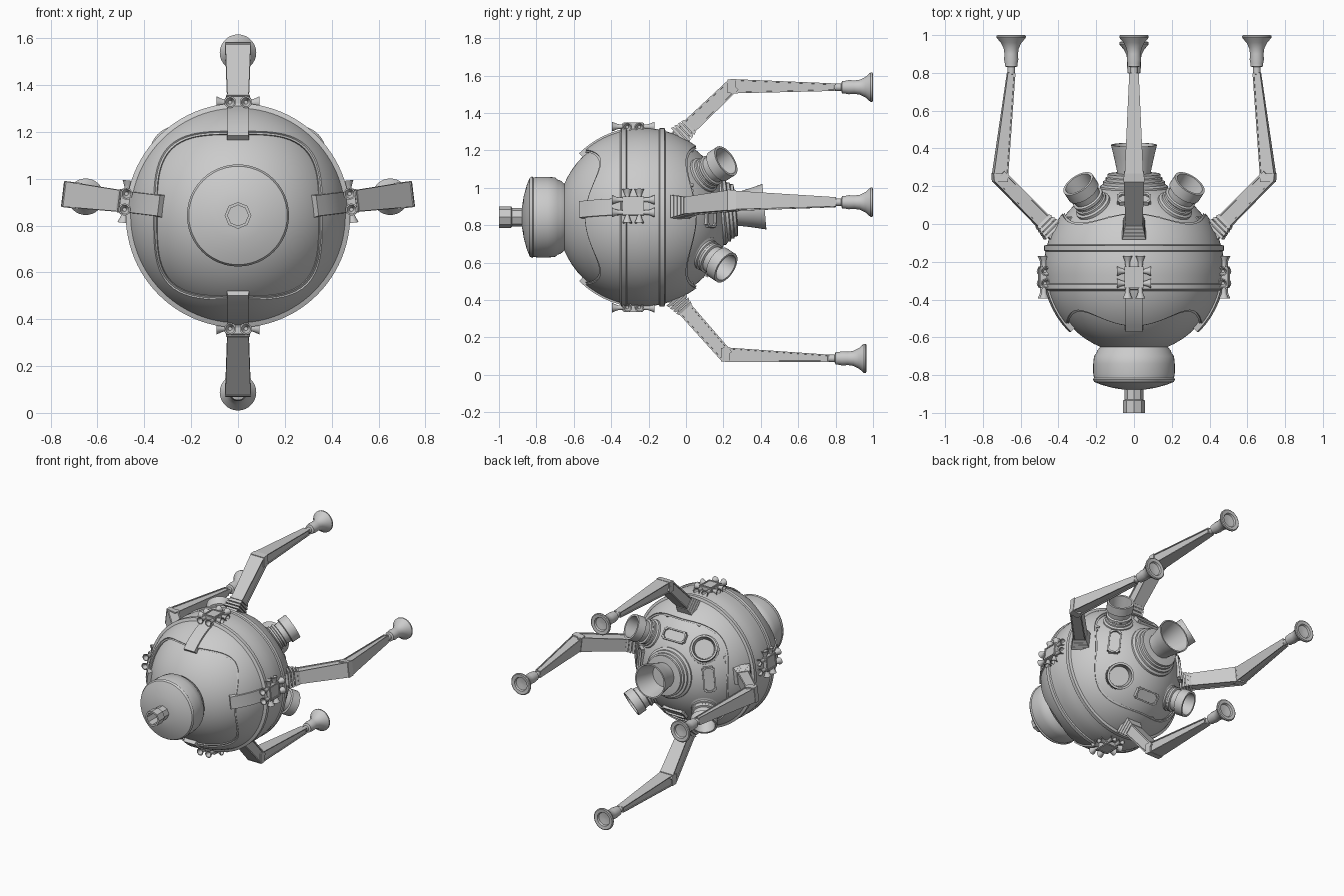
import bpy, bmesh
from math import sin, cos, pi, radians, asin, sqrt
from mathutils import Vector, Matrix

if "Cube" in bpy.data.objects:
    bpy.data.objects.remove(bpy.data.objects["Cube"])

C = Vector((0, -0.23, 0.843))          # body centre
ID = Matrix.Identity(4)


def finish(name, bm, mat=ID, angle=35):
    bm.transform(mat)
    bmesh.ops.recalc_face_normals(bm, faces=bm.faces)
    me = bpy.data.meshes.new(name)
    bm.to_mesh(me)
    bm.free()
    me.polygons.foreach_set("use_smooth", [True] * len(me.polygons))
    me.set_sharp_from_angle(angle=radians(angle))
    ob = bpy.data.objects.new(name, me)
    bpy.context.collection.objects.link(ob)
    return ob


def loft(bm, rings, caps=True):
    vs = [[bm.verts.new(p) for p in r] for r in rings]
    n = len(vs[0])
    for a, b in zip(vs, vs[1:]):
        for i in range(n):
            bm.faces.new((a[i], a[(i + 1) % n], b[(i + 1) % n], b[i]))
    if caps:
        bm.faces.new(vs[0])
        bm.faces.new(vs[-1])


def axis(origin, direction):
    return Matrix.Translation(origin) @ Vector(direction).to_track_quat('Z', 'Y').to_matrix().to_4x4()


def revolve(name, prof, origin, direction, segs=32, mat=ID, caps=True):
    """prof: (radius, height) pairs along direction"""
    bm = bmesh.new()
    loft(bm, [[(r * cos(2 * pi * i / segs), r * sin(2 * pi * i / segs), h) for i in range(segs)]
              for r, h in prof], caps)
    return finish(name, bm, mat @ axis(origin, direction))


def beam(name, p0, p1, s0, s1, mat, panel=0):
    """tapered box between p0 and p1; s = (tangential, radial) size"""
    p0, p1 = Vector(p0), Vector(p1)
    side = Vector((1, 0, 0))
    up = side.cross((p1 - p0).normalized())
    bm = bmesh.new()
    loft(bm, [[p + side * (s[0] / 2 * a) + up * (s[1] / 2 * b)
               for a, b in ((-1, -1), (1, -1), (1, 1), (-1, 1))] for p, s in ((p0, s0), (p1, s1))])
    if panel:
        bmesh.ops.recalc_face_normals(bm, faces=bm.faces)
        bm.normal_update()
        fs = [f for f in bm.faces if abs(f.normal.x) > 0.9]
        bmesh.ops.inset_individual(bm, faces=fs, thickness=panel, depth=0)
        bmesh.ops.inset_individual(bm, faces=fs, thickness=0.001, depth=-0.006)
    return finish(name, bm, mat)


def squircle(t, a, n):
    return a / (abs(cos(t)) ** n + abs(sin(t)) ** n) ** (1 / n)


def shell(name, a, n, y_edge, sign, R=0.475):
    """spherical shell with a rounded square opening"""
    N, bm = 96, bmesh.new()
    end = sqrt(R * R - (y_edge - C.y) ** 2)
    def ring(fn):
        out = []
        for i in range(N):
            t = 2 * pi * i / N
            rho, h = fn(squircle(t, a, n))
            out.append((rho * cos(t), sign * h, rho * sin(t)))
        return out
    rings = [ring(lambda q: (q * 0.95, sqrt(0.45 ** 2 - (q * 0.95) ** 2))),
             ring(lambda q: (q * 0.965, sqrt(0.466 ** 2 - (q * 0.965) ** 2))),
             ring(lambda q: (q * 0.985, sqrt(0.468 ** 2 - (q * 0.985) ** 2)))]
    for k in range(9):
        def f(q, k=k):
            p0, p1 = asin(q / R), asin(end / R)
            p = p0 + (p1 - p0) * k / 8
            return R * sin(p), R * cos(p)
        rings.append(ring(f))
    loft(bm, rings, False)
    return finish(name, bm, Matrix.Translation(C))


# Inner hull and outer shells
revolve("inner_hull", [(0.457 * sin(pi * i / 32), -0.457 * cos(pi * i / 32)) for i in range(1, 32)],
        C, (0, 1, 0), 64)
shell("front_shell", 0.36, 3.5, -0.34, -1)
shell("rear_shell", 0.38, 2.7, -0.12, 1)

# Equator band with grooved edges
revolve("equator_band", [(0.455, -0.125), (0.468, -0.12), (0.479, -0.115), (0.479, -0.09), (0.471, -0.085),
                         (0.476, -0.04), (0.478, 0), (0.476, 0.04), (0.469, 0.085), (0.477, 0.09),
                         (0.477, 0.115), (0.462, 0.12), (0.45, 0.125)], C, (0, 1, 0), 96, caps=False)

# Front cap and open tube
F = Vector((0, 0, C.z))
revolve("front_cap", [(0.17, 0.64), (0.195, 0.67), (0.2, 0.685), (0.212, 0.7), (0.216, 0.74), (0.216, 0.79),
                      (0.212, 0.815), (0.218, 0.822), (0.21, 0.836), (0.17, 0.852), (0.11, 0.868),
                      (0.06, 0.876)], F, (0, -1, 0), 48)
revolve("front_tube", [(0.05, 0.86), (0.05, 0.93), (0.057, 0.935), (0.057, 1.0), (0.044, 1.0), (0.044, 0.9)],
        F, (0, -1, 0), 8)

# Main rear nozzle with stepped collar
d = Vector((0, 1, 0.09))
revolve("rear_collar", [(0.18, -0.06), (0.18, 0.0), (0.165, 0.01), (0.165, 0.025), (0.15, 0.03), (0.15, 0.045),
                        (0.14, 0.05), (0.14, 0.065), (0.1, 0.07)], (0, 0.2, 0.875), d, 40)
revolve("rear_nozzle", [(0.088, 0.0), (0.09, 0.07), (0.105, 0.14), (0.122, 0.21), (0.112, 0.21),
                        (0.095, 0.13), (0.08, 0.06)], (0, 0.21, 0.88), d, 40)

# Four diagonal thrusters
for sx in (-1, 1):
    for sz in (-1, 1):
        d = Vector((sx * 0.28, 0.42, sz * 0.27)).normalized()
        revolve("thruster", [(0.1, 0.41), (0.1, 0.45), (0.088, 0.457), (0.088, 0.468), (0.08, 0.472),
                             (0.08, 0.482), (0.086, 0.487), (0.086, 0.5), (0.074, 0.505), (0.078, 0.54),
                             (0.09, 0.545), (0.09, 0.605), (0.076, 0.605), (0.066, 0.5)],
                C + Vector((0, 0, 0.015)), d, 32)

# Arms, clamps and hatches: modelled at the top, turned about the y axis
#        angle, elbow radius, end radius, y shift
ARMS = [("top", 0, 0.70, 0.695, 0), ("right", 83, 0.715, 0.655, 0),
        ("bottom", 180, 0.735, 0.755, -0.035), ("left", -83, 0.715, 0.655, 0)]
for side, ang, er, tr, dy in ARMS:
    M = Matrix.Translation((0, 0, C.z)) @ Matrix.Rotation(radians(ang), 4, 'Y')
    root, elbow = Vector((0, -0.06 + dy / 2, 0.41)), Vector((0, 0.245 + dy, er))
    wrist = Vector((0, 0.8 + dy, tr))
    v = (elbow - root).normalized()
    # Pleated shoulder
    for k in range(4):
        s = 0.125 - 0.008 * k
        p = root + v * (0.03 + 0.022 * k)
        beam(side + "_shoulder_pleat", p, p + v * 0.016, (s, s), (s - 0.012, s - 0.012), M)
    beam(side + "_upper_arm", root, elbow + v * 0.012, (0.085, 0.085), (0.108, 0.075), M, 0.012)
    beam(side + "_elbow", elbow - Vector((0, 0.022, 0)), elbow + Vector((0, 0.022, 0)),
         (0.112, 0.072), (0.106, 0.08), M)
    beam(side + "_forearm", elbow + Vector((0, 0.01, 0)), wrist, (0.1, 0.076), (0.05, 0.04), M, 0.009)
    # Flared foot cup
    revolve(side + "_cup", [(0.02, -0.02), (0.02, 0.03), (0.034, 0.035), (0.034, 0.05), (0.038, 0.07),
                            (0.036, 0.1), (0.04, 0.13), (0.055, 0.16), (0.073, 0.18), (0.078, 0.187),
                            (0.078, 0.196), (0.072, 0.2), (0.05, 0.197), (0.045, 0.185), (0.01, 0.18)],
            wrist, (0, 1, 0), 28, M)

    # Control jet block with eight small flares
    beam(side + "_jet_block", (0, -0.34, 0.475), (0, -0.225, 0.475), (0.1, 0.055), (0.1, 0.055), M)
    bm = bmesh.new()
    bmesh.ops.create_cube(bm, size=1, matrix=Matrix.Translation((0, -0.282, 0.501)) @
                          Matrix.Diagonal((0.09, 0.105, 0.012, 1)))
    top = [f for f in bm.faces if f.normal.z > 0.9]
    bmesh.ops.inset_region(bm, faces=top, thickness=0.012)
    bmesh.ops.inset_region(bm, faces=top, thickness=0.001, depth=-0.008)
    finish(side + "_jet_frame", bm, M)
    jet = [(0.012, -0.01), (0.013, 0.012), (0.017, 0.025), (0.026, 0.045), (0.02, 0.045), (0.008, 0.01)]
    for s in (-1, 1):
        for t in (-1, 1):
            revolve(side + "_jet", jet, (s * 0.046, -0.282 + t * 0.032, 0.482), (s, 0, 0), 12, M)
            revolve(side + "_jet", jet, (t * 0.034, -0.282 + s * 0.068, 0.484), (0, s, 0), 12, M)

    # Rib running from the jet block to the front opening
    bm = bmesh.new()
    rings = []
    for k in range(6):
        p = radians(14 + 31 * k / 5)
        rings.append([(x, C.y - r * sin(p), r * cos(p))
                      for x, r in ((-0.048, 0.455), (-0.044, 0.483), (0.044, 0.483), (0.048, 0.455))])
    loft(bm, rings)
    finish(side + "_front_rib", bm, M, 25)

    # Recessed hatch on the rear dome, plus small vents beside it
    H = M @ Matrix.Translation((0, C.y, 0)) @ Matrix.Rotation(radians(-52), 4, 'X')
    bm = bmesh.new()
    bmesh.ops.create_cube(bm, size=1, matrix=Matrix.Translation((0, 0, 0.447)) @
                          Matrix.Diagonal((0.18, 0.085, 0.044, 1)))
    bmesh.ops.bevel(bm, geom=[e for e in bm.edges if abs(e.verts[0].co.z - e.verts[1].co.z) > 0.01],
                    offset=0.012, segments=3, affect='EDGES')
    bm.normal_update()
    top = [f for f in bm.faces if f.normal.z > 0.9]
    bmesh.ops.inset_region(bm, faces=top, thickness=0.014)
    bmesh.ops.inset_region(bm, faces=top, thickness=0.001, depth=-0.012)
    finish(side + "_hatch", bm, H)
    for a in (-20, -15, 15, 20):
        bm = bmesh.new()
        V = M @ Matrix.Translation((0, C.y, 0)) @ Matrix.Rotation(radians(a), 4, 'Y') @ \
            Matrix.Rotation(radians(-34), 4, 'X')
        bmesh.ops.create_cube(bm, size=1, matrix=Matrix.Translation((0, 0, 0.457)) @
                              Matrix.Diagonal((0.016, 0.024, 0.014, 1)))
        finish(side + "_vent", bm, V)
